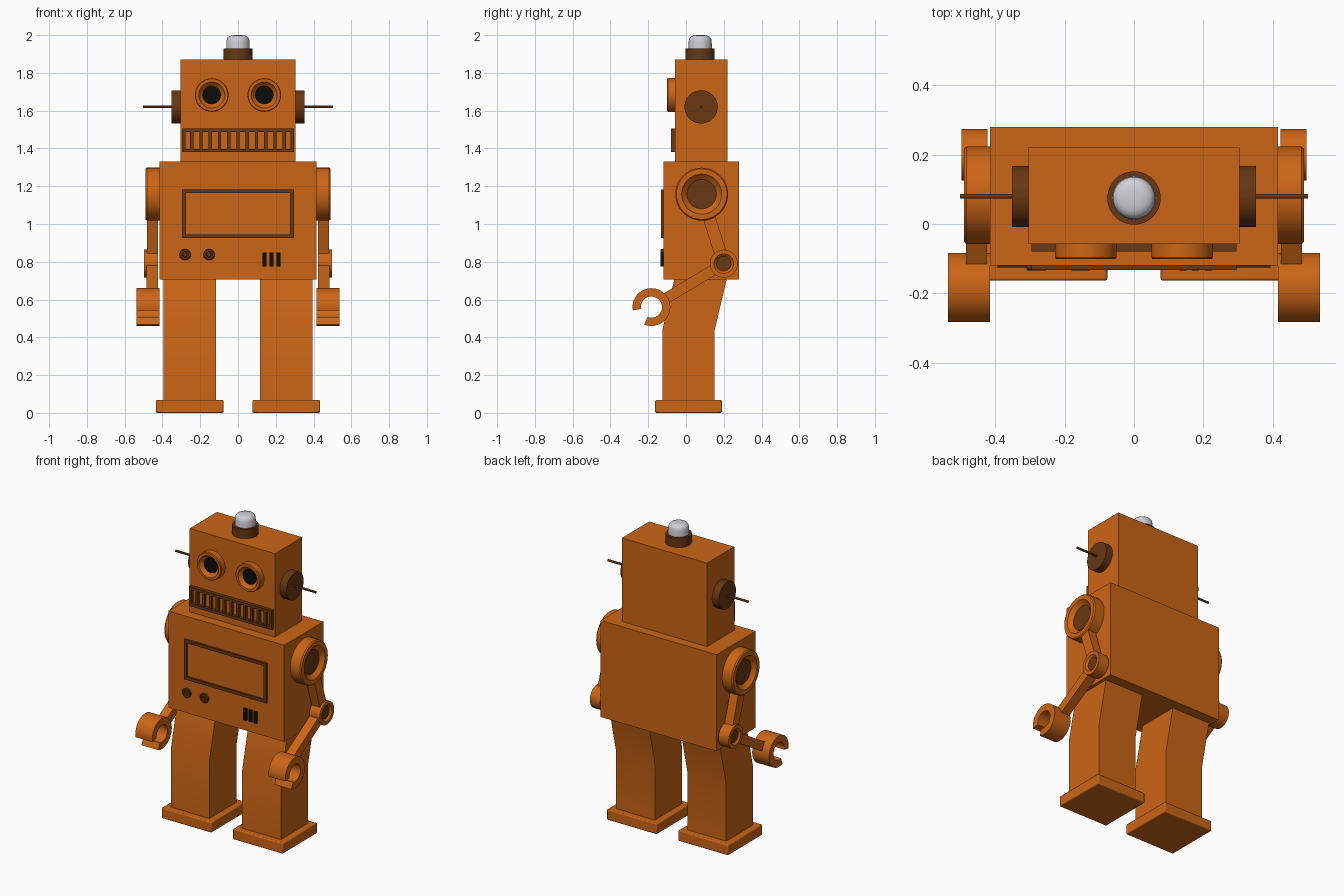
import bpy, bmesh
from math import pi, cos, sin, radians
from mathutils import Matrix, Vector

if "Cube" in bpy.data.objects:
    bpy.data.objects.remove(bpy.data.objects["Cube"])


def material(name, rgb):
    m = bpy.data.materials.new(name)
    m.diffuse_color = (*rgb, 1)
    m.use_nodes = True
    m.node_tree.nodes["Principled BSDF"].inputs["Base Color"].default_value = m.diffuse_color
    return m


ORANGE = material("orange", (0.60, 0.13, 0.008))
BROWN = material("brown", (0.14, 0.038, 0.006))
BLACK = material("black", (0.004, 0.004, 0.004))
SILVER = material("silver", (0.62, 0.62, 0.68))


def finish(name, bm, mat, mirror=False, bevel=0):
    bmesh.ops.recalc_face_normals(bm, faces=bm.faces)
    me = bpy.data.meshes.new(name)
    bm.to_mesh(me)
    bm.free()
    me.materials.append(mat)
    me.shade_smooth()
    me.set_sharp_from_angle(angle=radians(30))
    ob = bpy.data.objects.new(name, me)
    bpy.context.collection.objects.link(ob)
    if bevel:
        b = ob.modifiers.new("bevel", 'BEVEL')
        b.width, b.segments = bevel, 2
    if mirror:
        ob.modifiers.new("mirror", 'MIRROR')
    return ob


def boxes(name, spans, mat, **kw):
    """One object made of boxes given as (x0, x1, y0, y1, z0, z1)."""
    bm = bmesh.new()
    for x0, x1, y0, y1, z0, z1 in spans:
        mid = Vector((x0 + x1, y0 + y1, z0 + z1)) / 2
        size = Matrix.Diagonal((x1 - x0, y1 - y0, z1 - z0, 1))
        bmesh.ops.create_cube(bm, size=1, matrix=Matrix.Translation(mid) @ size)
    return finish(name, bm, mat, **kw)


def frame(x, z0, z1, t, y0, y1):
    """Four bars around a rectangle centred on x = 0."""
    return [(-x, x, y0, y1, z0, z0 + t), (-x, x, y0, y1, z1 - t, z1),
            (-x, -x + t, y0, y1, z0 + t, z1 - t), (x - t, x, y0, y1, z0 + t, z1 - t)]


AXES = {'X': Matrix.Rotation(pi / 2, 4, 'Y'), 'FRONT': Matrix.Rotation(pi / 2, 4, 'X'),
        'Z': Matrix.Identity(4)}


def lathe(name, profile, centre, axis, mat, n=40, **kw):
    """Revolve (radius, height) points; both ends are capped."""
    bm = bmesh.new()
    rings = [[bm.verts.new((r * cos(2 * pi * i / n), r * sin(2 * pi * i / n), h))
              for i in range(n)] for r, h in profile]
    for a, b in zip(rings, rings[1:]):
        for i in range(n):
            j = (i + 1) % n
            bm.faces.new((a[i], a[j], b[j], b[i]))
    bm.faces.new(rings[0])
    bm.faces.new(rings[-1])
    bm.transform(Matrix.Translation(centre) @ AXES[axis])
    return finish(name, bm, mat, **kw)


def disc(name, r, h0, h1, centre, axis, mat, **kw):
    return lathe(name, [(r, h0), (r, h1)], centre, axis, mat, **kw)


def side_profile(name, pts, x0, x1, mat, **kw):
    """Extrude a (y, z) outline along x."""
    bm = bmesh.new()
    face = bm.faces.new([bm.verts.new((x0, y, z)) for y, z in pts])
    ext = bmesh.ops.extrude_face_region(bm, geom=[face])
    verts = [g for g in ext["geom"] if isinstance(g, bmesh.types.BMVert)]
    bmesh.ops.translate(bm, verts=verts, vec=(x1 - x0, 0, 0))
    return finish(name, bm, mat, **kw)


def link(name, p, q, start, end, width, x0, x1):
    """Flat bar between two joints, trimmed at both ends."""
    p, q = Vector(p), Vector(q)
    d = (q - p).normalized()
    side = Vector((-d.y, d.x)) * width / 2
    a, b = p + d * start, q - d * end
    side_profile(name, [a + side, b + side, b - side, a - side], x0, x1, ORANGE, mirror=True)


# Torso and head
boxes("torso", [(-0.415, 0.415, -0.12, 0.28, 0.705, 1.33)], ORANGE)
boxes("head", [(-0.305, 0.305, -0.058, 0.22, 1.33, 1.87)], ORANGE)

# Lamp on top of the head
disc("lamp_base", 0.077, 0, 0.06, (0, 0.075, 1.87), 'Z', BROWN)
lathe("lamp", [(0.062, 0), (0.061, 0.038), (0.058, 0.052), (0.05, 0.062), (0.036, 0.068),
               (0.015, 0.07)], (0, 0.075, 1.93), 'Z', SILVER)

# Ears with antenna rods
disc("ear", 0.088, 0, 0.049, (0.303, 0.08, 1.62), 'X', BROWN, mirror=True)
disc("ear_antenna", 0.007, 0, 0.152, (0.35, 0.08, 1.62), 'X', BROWN, n=12, mirror=True)

# Eyes
eye = (0.139, -0.058, 1.683)
lathe("eye_ring", [(0.089, 0), (0.089, 0.038), (0.085, 0.043), (0.069, 0.043), (0.065, 0.034),
                   (0.048, 0.02)], eye, 'FRONT', ORANGE, mirror=True)
disc("pupil", 0.048, 0.015, 0.023, eye, 'FRONT', BLACK, mirror=True)

# Mouth grille
boxes("mouth_frame", frame(0.296, 1.38, 1.505, 0.018, -0.08, -0.055), BROWN)
boxes("mouth_bars", [(k * 0.049 - 0.009, k * 0.049 + 0.009, -0.076, -0.055, 1.395, 1.49)
                     for k in range(-5, 6)], BROWN)

# Chest panel, knobs and vents
boxes("chest_frame", frame(0.296, 0.925, 1.183, 0.02, -0.132, -0.115), BROWN)
for i, x in enumerate((-0.28, -0.153)):
    lathe(f"knob_{i + 1}", [(0.03, 0), (0.03, 0.012), (0.026, 0.016), (0.018, 0.016),
                            (0.016, 0.01), (0.01, 0.01), (0.009, 0.016)],
          (x, -0.118, 0.838), 'FRONT', BROWN, n=24)
boxes("vents", [(x - 0.01, x + 0.01, -0.134, -0.115, 0.775, 0.85)
                for x in (0.141, 0.178, 0.215)], BLACK)

# Arms
shoulder, elbow, hand = (0.083, 1.158), (0.2, 0.79), (-0.183, 0.56)
lathe("shoulder", [(0.14, 0), (0.14, 0.07), (0.134, 0.078), (0.106, 0.078), (0.1, 0.07),
                   (0.078, 0.052)], (0.413, *shoulder), 'X', ORANGE, mirror=True)
disc("shoulder_cap", 0.078, 0.045, 0.055, (0.413, *shoulder), 'X', BROWN, mirror=True)
link("upper_arm", shoulder, elbow, 0.125, 0.06, 0.066, 0.424, 0.483)
lathe("elbow", [(0.074, 0), (0.074, 0.074), (0.052, 0.074), (0.039, 0.06)],
      (0.423, *elbow), 'X', ORANGE, mirror=True)
disc("elbow_cap", 0.039, 0.055, 0.063, (0.423, *elbow), 'X', BROWN, mirror=True)
link("forearm", elbow, hand, 0.06, 0.075, 0.058, 0.424, 0.484)

# Open claw hands
angles = [radians(248 + 302 * i / 40) for i in range(41)]
arc = [(0.1, a) for a in angles] + [(0.056, a) for a in reversed(angles)]
side_profile("claw", [(hand[0] + r * cos(a), hand[1] + r * sin(a)) for r, a in arc],
             0.416, 0.537, ORANGE, mirror=True)

# Legs and feet
side_profile("leg", [(-0.125, 0.06), (0.152, 0.06), (0.152, 0.44), (0.216, 0.71),
                     (-0.061, 0.71), (-0.125, 0.44)], 0.117, 0.394, ORANGE, mirror=True)
boxes("foot", [(0.077, 0.434, -0.163, 0.19, 0, 0.068)], ORANGE, mirror=True, bevel=0.006)
